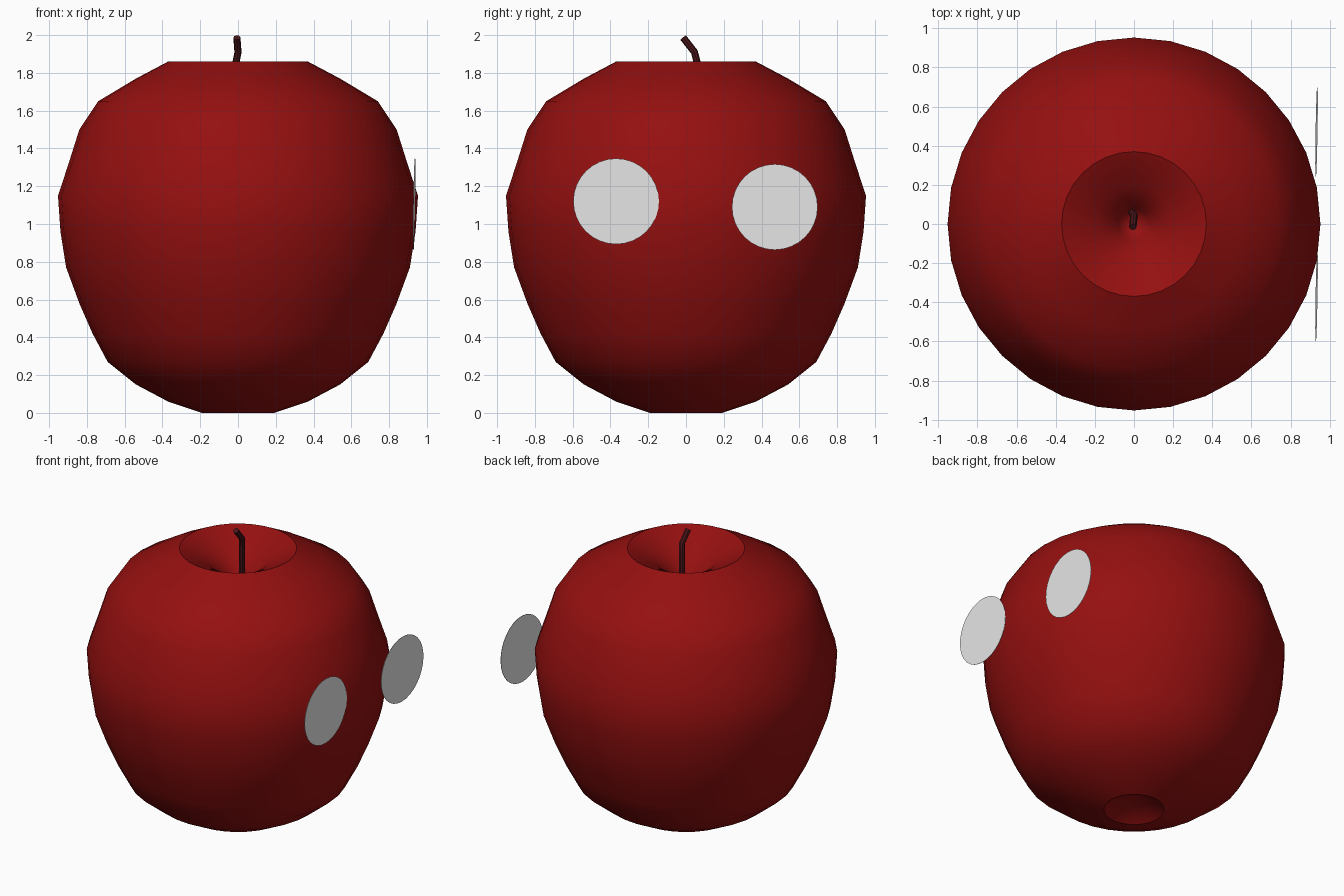
import bpy
import bmesh
import math
from mathutils import Vector

if "Cube" in bpy.data.objects:
    bpy.data.objects.remove(bpy.data.objects["Cube"], do_unlink=True)


def material(name, rgb):
    mat = bpy.data.materials.new(name)
    mat.use_nodes = True
    mat.diffuse_color = (*rgb, 1)
    mat.node_tree.nodes["Principled BSDF"].inputs["Base Color"].default_value = (*rgb, 1)
    return mat


def add_object(name, bm, mat, smooth_angle=None):
    bmesh.ops.recalc_face_normals(bm, faces=bm.faces)
    mesh = bpy.data.meshes.new(name)
    bm.to_mesh(mesh)
    bm.free()
    mesh.materials.append(mat)
    obj = bpy.data.objects.new(name, mesh)
    bpy.context.collection.objects.link(obj)
    if smooth_angle:
        bpy.ops.object.select_all(action='DESELECT')
        obj.select_set(True)
        bpy.context.view_layer.objects.active = obj
        bpy.ops.object.shade_smooth_by_angle(angle=math.radians(smooth_angle))
    return obj


red = material("apple red", (0.30, 0.005, 0.005))
brown = material("stem brown", (0.07, 0.008, 0.010))
white = material("disc white", (0.8, 0.8, 0.8))

# Apple body: profile from the bottom dimple to the top dimple, spun round z
profile = [(0, 0.10), (0.19, 0), (0.37, 0.06), (0.54, 0.15), (0.69, 0.27),
           (0.77, 0.42), (0.84, 0.58), (0.91, 0.77), (0.94, 0.96), (0.953, 1.15),
           (0.90, 1.31), (0.84, 1.50), (0.74, 1.65), (0.54, 1.77), (0.37, 1.86),
           (0.19, 1.77), (0.08, 1.66), (0, 1.50)]
bm = bmesh.new()
verts = [bm.verts.new((r, 0, z)) for r, z in profile]
edges = [bm.edges.new(pair) for pair in zip(verts, verts[1:])]
bmesh.ops.spin(bm, geom=verts + edges, cent=(0, 0, 0), axis=(0, 0, 1),
               angle=math.tau, steps=32, use_merge=False)
bmesh.ops.remove_doubles(bm, verts=bm.verts, dist=0.001)
add_object("apple_body", bm, red, 40)

# Stem: rings along a bent path
path = [Vector(p) for p in ((-0.01, 0.06, 1.52), (-0.012, 0.06, 1.85),
                            (0, 0.045, 1.91), (-0.006, -0.015, 1.987))]
sides = 8
bm = bmesh.new()
rings = []
for i, point in enumerate(path):
    along = (path[min(i + 1, len(path) - 1)] - path[max(i - 1, 0)]).normalized()
    turn = Vector((0, 0, 1)).rotation_difference(along)
    rings.append([bm.verts.new(point + turn @ Vector((0.019 * math.cos(a), 0.019 * math.sin(a), 0)))
                  for a in (math.tau * k / sides for k in range(sides))])
for low, high in zip(rings, rings[1:]):
    for k in range(sides):
        n = (k + 1) % sides
        bm.faces.new((low[k], low[n], high[n], high[k]))
bm.faces.new(rings[0])
bm.faces.new(rings[-1])
add_object("stem", bm, brown, 40)

# Flat round discs on the left side
for name, y, z in (("front_disc", -0.37, 1.12), ("back_disc", 0.47, 1.09)):
    bm = bmesh.new()
    bmesh.ops.create_cone(bm, cap_ends=True, segments=32, radius1=0.227,
                          radius2=0.227, depth=0.002)
    disc = add_object(name, bm, white)
    disc.location = (0.933, y, z)
    disc.rotation_euler = (0, math.radians(91), math.radians(-1))
